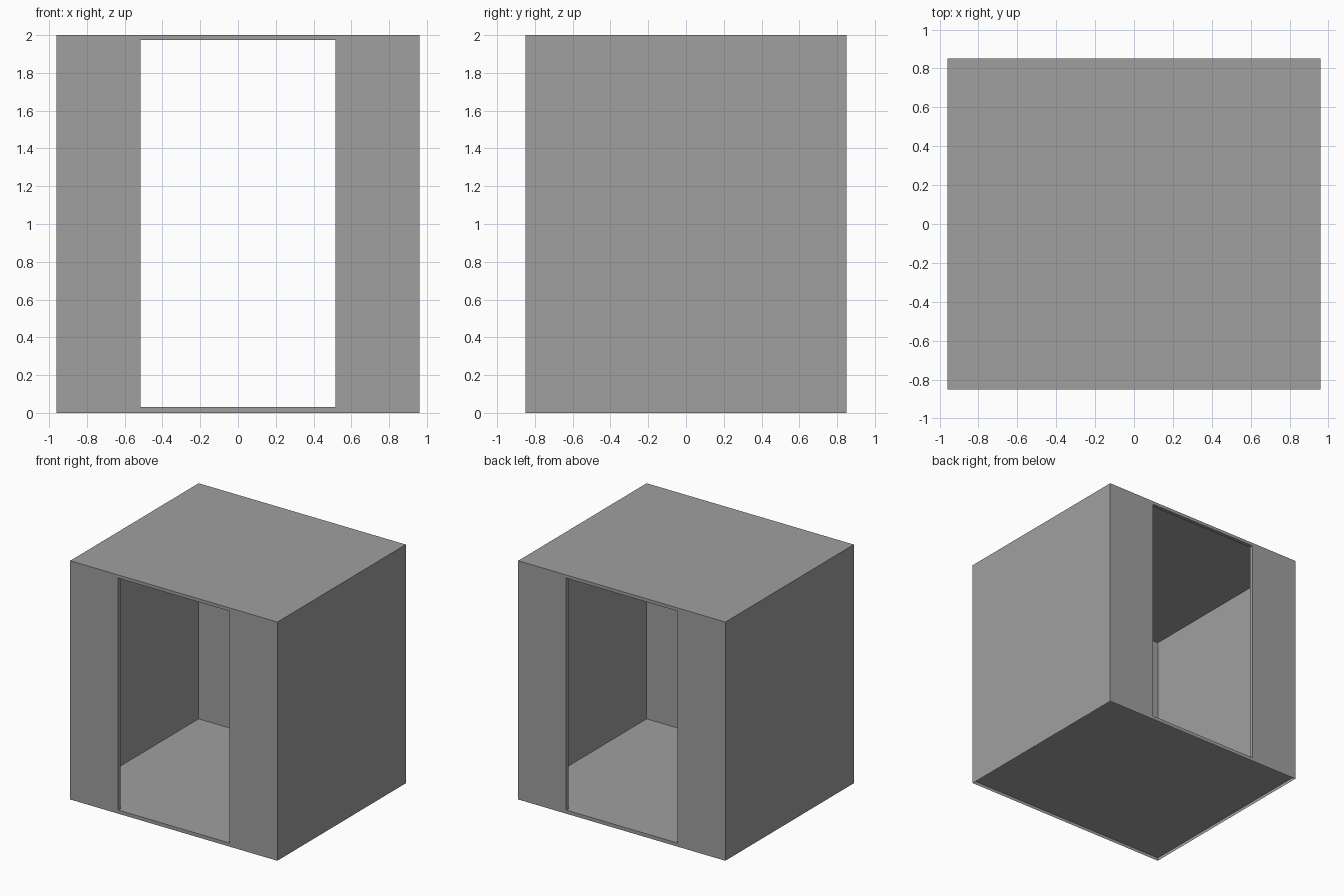
import bpy
import bmesh
from mathutils import Vector

if "Cube" in bpy.data.objects:
    bpy.data.objects.remove(bpy.data.objects["Cube"], do_unlink=True)

W, D, H = 1.92, 1.70, 2.0        # outer size
OPEN_X = 0.515                   # half width of each opening
SILL, LINTEL = 0.03, 1.973       # opening bottom and top
LIP = 0.03                       # depth of the folded edge
FLOOR_Z = 0.026

grey = bpy.data.materials.new("plain grey")
grey.use_nodes = True
colour = (0.35, 0.35, 0.35, 1)
grey.diffuse_color = colour
grey.node_tree.nodes["Principled BSDF"].inputs["Base Color"].default_value = colour


def add_object(name, bm):
    mesh = bpy.data.meshes.new(name)
    bm.to_mesh(mesh)
    bm.free()
    mesh.materials.append(grey)
    obj = bpy.data.objects.new(name, mesh)
    bpy.context.collection.objects.link(obj)
    return obj


# Thin sheet shell, open underneath
bm = bmesh.new()
bmesh.ops.create_cube(bm, size=1)
bmesh.ops.scale(bm, vec=(W, D, H), verts=bm.verts)
bmesh.ops.translate(bm, vec=(0, 0, H / 2), verts=bm.verts)
bm.normal_update()
underside = [f for f in bm.faces if f.normal.z < -0.5]
ends = [f for f in bm.faces if abs(f.normal.y) > 0.5]
bmesh.ops.delete(bm, geom=underside, context='FACES_ONLY')

# Doorway in the front and back, each with a folded lip
for end in ends:
    inward = Vector((0, -end.normal.y * LIP, 0))
    opening = bmesh.ops.extrude_discrete_faces(bm, faces=[end])["faces"][0]
    for v in opening.verts:
        v.co.x = OPEN_X if v.co.x > 0 else -OPEN_X
        v.co.z = LINTEL if v.co.z > H / 2 else SILL
    cap = bmesh.ops.extrude_discrete_faces(bm, faces=[opening])["faces"][0]
    bmesh.ops.translate(bm, vec=inward, verts=cap.verts)
    bmesh.ops.delete(bm, geom=[cap], context='FACES_ONLY')
add_object("shell", bm)

# Floor sheet, raised slightly inside the shell
bm = bmesh.new()
bmesh.ops.create_grid(bm, x_segments=1, y_segments=1, size=0.5)
bmesh.ops.scale(bm, vec=(W, D, 1), verts=bm.verts)
bmesh.ops.translate(bm, vec=(0, 0, FLOOR_Z), verts=bm.verts)
add_object("floor", bm)
